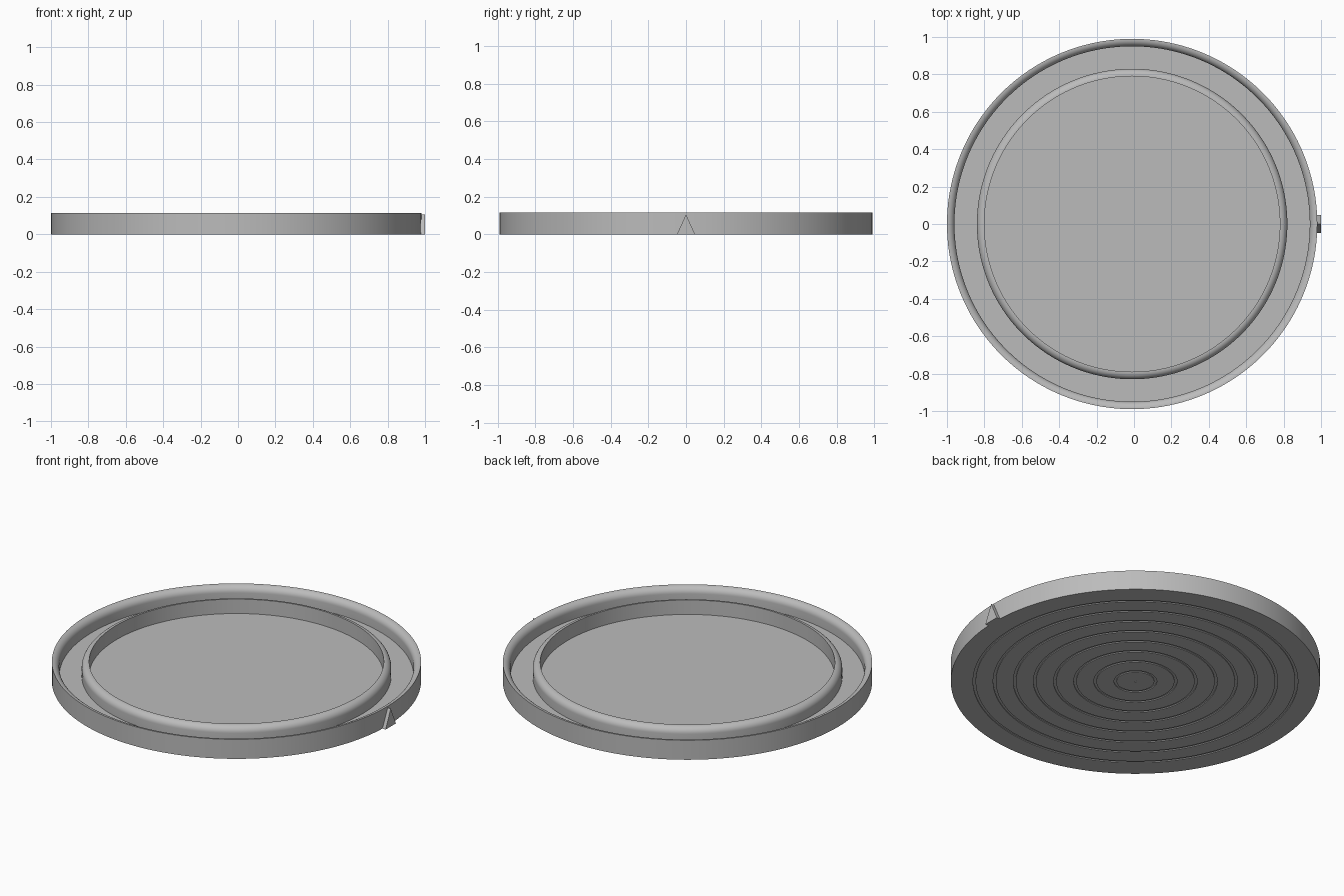
import bpy
import bmesh
import math
from mathutils import Matrix, Vector

cube = bpy.data.objects.get("Cube")
if cube:
    bpy.data.objects.remove(cube, do_unlink=True)

HEIGHT = 0.115      # top of both rims
FLOOR = 0.03        # thickness of the base
CENTRE_X = -0.01    # the pointer takes the remaining width on +x
OUTER = 0.99
SEGMENTS = 160

grey = bpy.data.materials.new("plain grey")
grey.use_nodes = True
colour = (0.5, 0.5, 0.5, 1)
grey.diffuse_color = colour
grey.node_tree.nodes["Principled BSDF"].inputs["Base Color"].default_value = colour


def finish(bm, name):
    bmesh.ops.recalc_face_normals(bm, faces=bm.faces)
    mesh = bpy.data.meshes.new(name)
    bm.to_mesh(mesh)
    bm.free()
    mesh.materials.append(grey)
    obj = bpy.data.objects.new(name, mesh)
    bpy.context.collection.objects.link(obj)
    return obj


def lathe(name, profile):
    """Revolve a list of (radius, height) points about the vertical axis."""
    bm = bmesh.new()
    verts = [bm.verts.new((r, 0, z)) for r, z in profile]
    edges = [bm.edges.new(pair) for pair in zip(verts, verts[1:])]
    bmesh.ops.spin(bm, geom=verts + edges, cent=(0, 0, 0), axis=(0, 0, 1),
                   angle=math.tau, steps=SEGMENTS, use_duplicate=False)
    bmesh.ops.remove_doubles(bm, verts=bm.verts, dist=0.0002)
    bmesh.ops.translate(bm, verts=bm.verts, vec=(CENTRE_X, 0, 0))
    obj = finish(bm, name)
    bpy.ops.object.select_all(action='DESELECT')
    obj.select_set(True)
    bpy.context.view_layer.objects.active = obj
    bpy.ops.object.shade_smooth_by_angle(angle=math.radians(30))
    return obj


def rounded_edge(r, z, radius, steps=8):
    """Quarter round from the vertical wall at r up to the crest."""
    side = math.copysign(1, radius)
    size = abs(radius)
    return [(r - side * size * (1 - math.cos(a)), z - size + size * math.sin(a))
            for a in (i * math.pi / 2 / steps for i in range(steps + 1))]


# Underside with shallow concentric grooves
profile = [(0, 0.004), (0.006, 0.004), (0.006, 0)]
for i in range(1, 9):
    r = i * 0.108
    profile += [(r - 0.007, 0), (r - 0.007, 0.005), (r + 0.007, 0.005), (r + 0.007, 0)]

# Outer wall and rim, rounded on its inner edge
profile += [(OUTER, 0), (OUTER, HEIGHT)]
profile += rounded_edge(0.95, HEIGHT, -0.038)[::-1]
# Channel, then inner ring rounded on its outer edge
profile += [(0.95, FLOOR), (0.83, FLOOR)]
profile += rounded_edge(0.83, HEIGHT, 0.038)
# Central floor
profile += [(0.79, HEIGHT), (0.79, FLOOR), (0, FLOOR)]
lathe("round_tray", profile)

# Triangular pointer on the side
bm = bmesh.new()
outline = [(-0.048, 0), (0.048, 0), (0, 0.106)]
face = bm.faces.new([bm.verts.new((0.965, y, z)) for y, z in outline])
result = bmesh.ops.extrude_face_region(bm, geom=[face])
bmesh.ops.translate(bm, vec=(0.035, 0, 0),
                    verts=[v for v in result["geom"] if isinstance(v, bmesh.types.BMVert)])
finish(bm, "side_pointer")
